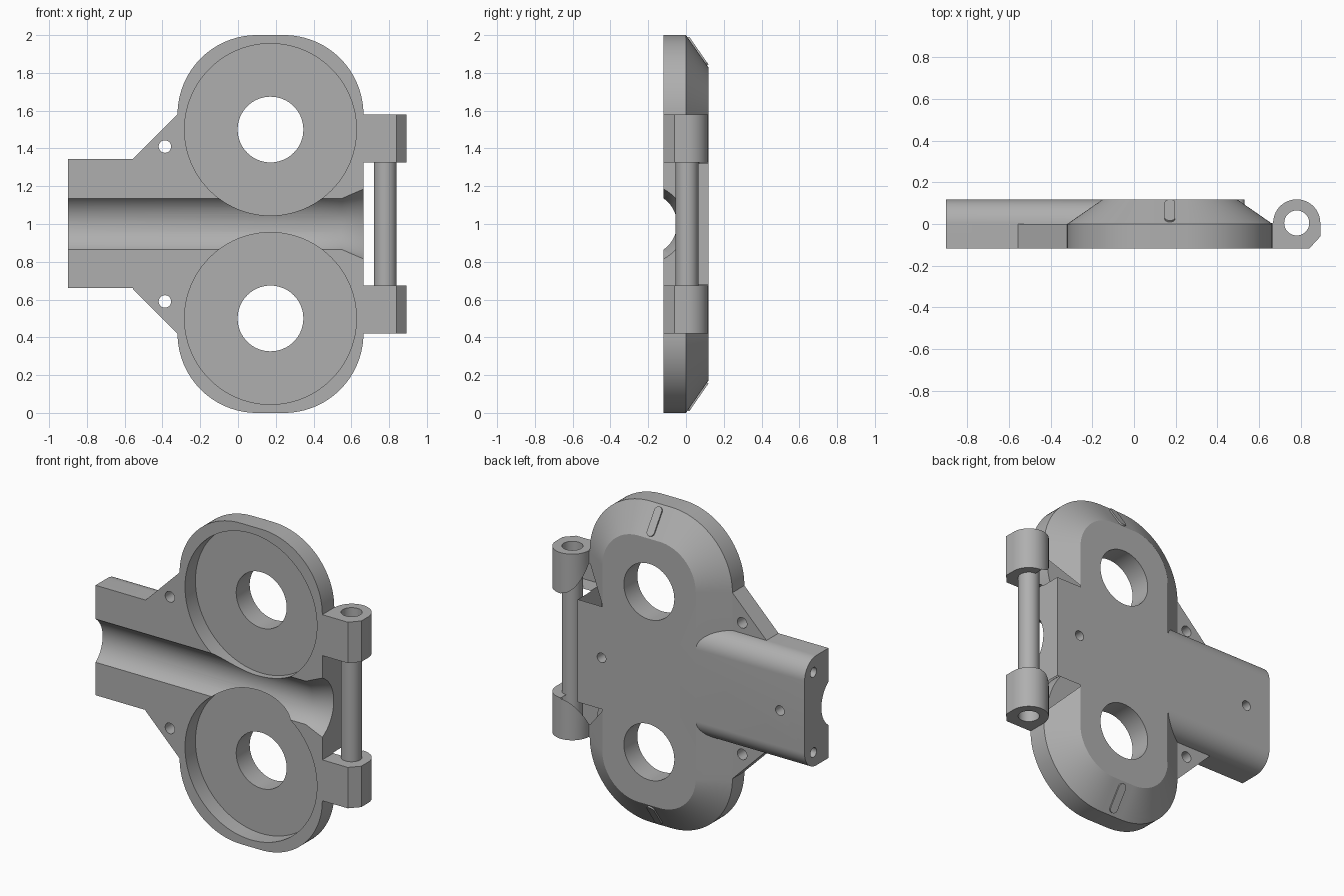
import bpy, bmesh
from math import cos, sin, pi, radians
from mathutils import Vector

if "Cube" in bpy.data.objects:
    bpy.data.objects.remove(bpy.data.objects["Cube"], do_unlink=True)

grey = bpy.data.materials.new("plain grey")
grey.use_nodes = True
grey.diffuse_color = (0.43, 0.43, 0.43, 1)
grey.node_tree.nodes["Principled BSDF"].inputs["Base Color"].default_value = grey.diffuse_color

FRONT, BACK = -0.118, 0.118
CX = 0.172  # centre line of the two round lobes


def loft(name, rings):
    """Closed solid through a list of equal-length rings of points."""
    bm = bmesh.new()
    loops = [[bm.verts.new(p) for p in ring] for ring in rings]
    n = len(loops[0])
    for a, b in zip(loops, loops[1:]):
        for i in range(n):
            j = (i + 1) % n
            bm.faces.new((a[i], a[j], b[j], b[i]))
    bm.faces.new(loops[0])
    bm.faces.new(loops[-1])
    bmesh.ops.recalc_face_normals(bm, faces=bm.faces)
    mesh = bpy.data.meshes.new(name)
    bm.to_mesh(mesh)
    bm.free()
    mesh.materials.append(grey)
    obj = bpy.data.objects.new(name, mesh)
    bpy.context.collection.objects.link(obj)
    return obj


def place(axis, a, b, t):
    return {"x": (t, a, b), "y": (a, t, b), "z": (a, b, t)}[axis]


def prism(name, axis, outline, lo, hi):
    return loft(name, [[place(axis, a, b, t) for a, b in outline] for t in (lo, hi)])


def arc(ca, cb, r, start, end, steps):
    return [(ca + r * cos(radians(start + (end - start) * i / steps)),
             cb + r * sin(radians(start + (end - start) * i / steps)))
            for i in range(steps + 1)]


def rod(name, axis, a, b, r, lo, hi, steps=32):
    return prism(name, axis, arc(a, b, r, 0, 360, steps)[:-1], lo, hi)


def combine(target, tool, operation):
    mod = target.modifiers.new(operation.lower(), "BOOLEAN")
    mod.operation, mod.solver, mod.object = operation, "EXACT", tool
    bpy.context.view_layer.objects.active = target
    bpy.ops.object.modifier_apply(modifier=mod.name)
    bpy.data.objects.remove(tool, do_unlink=True)


def body_ring(y, inset):
    half_w, half_h, r = 0.492 - inset, 1 - inset, 0.42 - inset
    pts = []
    for sx, sz, start in ((1, 1, 0), (-1, 1, 90), (-1, -1, 180), (1, -1, 270)):
        pts += arc(CX + sx * (half_w - r), 1 + sz * (half_h - r), r, start, start + 90, 24)
    return [(a, y, b) for a, b in pts]


# Double-lobed body with a wide back bevel
body = loft("clamp_body", [body_ring(FRONT, 0), body_ring(0, 0), body_ring(BACK, 0.17)])

# Shank with rounded back edges
shank = [(FRONT, 0.66)] + arc(0, 0.778, 0.118, -90, 0, 14) \
    + arc(0, 1.227, 0.118, 0, 90, 14) + [(FRONT, 1.345)]
parts = [prism("shank", "x", shank, -0.9, 0.1)]

# Square back block between the hinges
parts.append(prism("hinge_side_block", "x",
                   [(-0.05, 0.68), (BACK, 0.68), (BACK, 1.32), (-0.05, 1.32)], 0.1, 0.664))

hinge = [(0.6, FRONT), (0.84, FRONT), (0.893, -0.06)] \
    + arc(0.78, 0.005, 0.113, 0, 180, 32) + [(0.6, 0.005)]
ear = [(-0.555, 1.345), (-0.32, 1.58), (-0.2, 1.58), (-0.2, 1.2), (-0.555, 1.2)]
gusset = [(-0.01, 1.32), (BACK, 1.32), (BACK, 1.33), (0.005, 1.5), (-0.01, 1.5)]

for s in (1, -1):
    def flip(z):
        return 1 + s * (z - 1)
    # Hinge barrel, sloped gusset and triangular ear on each side
    parts.append(prism("hinge", "z", hinge, flip(1.325), flip(1.58)))
    parts.append(prism("gusset", "x", [(y, flip(z)) for y, z in gusset], 0.45, 0.78))
    parts.append(prism("ear", "y", [(x, flip(z)) for x, z in ear], FRONT, 0))
for part in parts:
    combine(body, part, "UNION")

# Round recesses, lobe holes and screw holes
cuts = []
for s in (1, -1):
    z = 1 + s * 0.5
    cuts.append(rod("recess", "y", CX, z, 0.455, -0.2, -0.015, 96))
    cuts.append(rod("lobe_hole", "y", CX, z, 0.174, -0.2, 0.2, 64))
    cuts.append(rod("ear_hole", "y", -0.387, 1 + s * 0.41, 0.033, -0.2, 0.2))
    cuts.append(rod("end_hole", "x", 0.03, 1 + s * 0.25, 0.03, -1, -0.7))
for x in (0.5, -0.73):
    cuts.append(rod("back_hole", "y", x, 1, 0.03, 0.03, 0.2))
cuts.append(rod("hinge_pin_hole", "z", 0.78, 0.005, 0.06, 0.3, 1.7, 48))

# Long channel with a flared mouth
cuts.append(loft("channel", [[(x, y, z) for y, z in arc(-0.213, 1, r, 0, 360, 96)[:-1]]
                             for x, r in ((-1, 0.165), (0.55, 0.165), (0.7, 0.221))]))
for cut in cuts:
    combine(body, cut, "DIFFERENCE")

# Raised index marks on the bevels
marks = []
outline = arc(0, 0.064, 0.025, 0, 180, 12) + arc(0, -0.064, 0.025, 180, 360, 12)
for s, name in ((1, "upper_mark"), (-1, "lower_mark")):
    along = Vector((0, 0.118, -0.17 * s)).normalized()
    normal = Vector((0, 0.17, 0.118 * s)).normalized()
    centre = Vector((CX, 0.06, 1 + s * 0.9136))
    marks.append(loft(name, [[centre + Vector((a, 0, 0)) + along * b + normal * h
                              for a, b in outline] for h in (-0.008, 0.009)]))

# Smooth curves, crisp edges
bpy.ops.object.select_all(action="DESELECT")
for obj in [body] + marks:
    obj.select_set(True)
bpy.context.view_layer.objects.active = body
bpy.ops.object.shade_smooth_by_angle(angle=radians(25))
